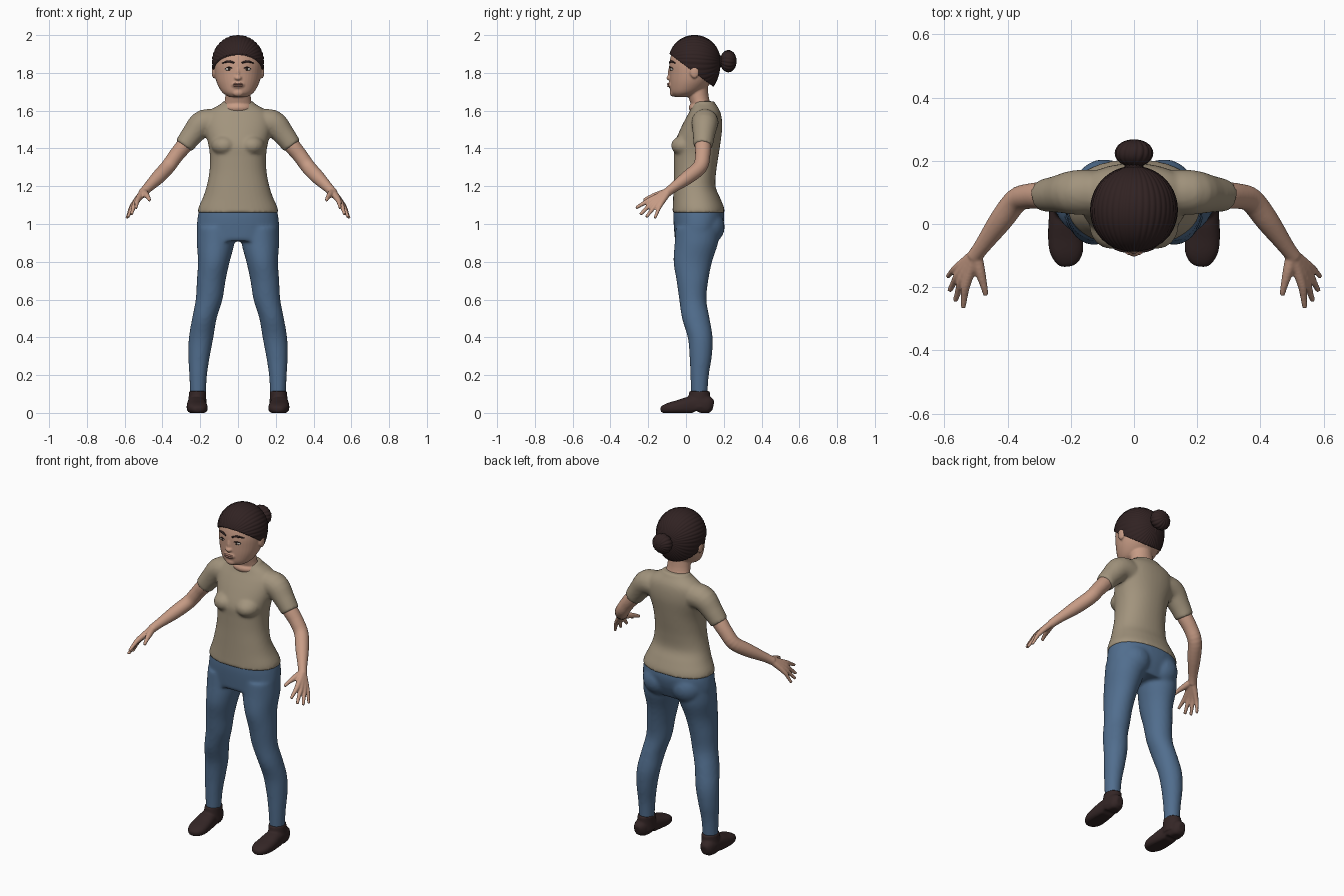
import bpy, bmesh, math
from mathutils import Vector, Matrix

cube = bpy.data.objects.get("Cube")
if cube:
    bpy.data.objects.remove(cube, do_unlink=True)


def material(name, colour):
    mat = bpy.data.materials.new(name)
    mat.use_nodes = True
    rgba = (*colour, 1)
    mat.diffuse_color = rgba
    shader = next(n for n in mat.node_tree.nodes if n.type == 'BSDF_PRINCIPLED')
    shader.inputs["Base Color"].default_value = rgba
    shader.inputs["Roughness"].default_value = 0.8
    return mat


SKIN = material("skin", (.57, .33, .235))
SHIRT = material("beige cotton", (.36, .295, .205))
DENIM = material("blue denim", (.082, .155, .27))
HAIR = material("dark brown hair", (.03, .016, .016))
LEATHER = material("dark brown leather", (.034, .019, .019))
WHITE = material("eye white", (.7, .65, .6))
IRIS = material("dark iris", (.03, .02, .015))
LIP = material("lip", (.43, .21, .16))


def loft(bm, rows, flat=True, side=1, n=28, power=2.0):
    """Smooth tube through rows of x, y, z, radius, radius."""
    pts = []
    last = len(rows) - 1
    for i in range(last):
        four = rows[max(i - 1, 0)], rows[i], rows[i + 1], rows[min(i + 2, last)]
        for k in range(4):
            t = k / 4
            pts.append([.5 * (2 * b + (c - a) * t + (2 * a - 5 * b + 4 * c - d) * t * t
                              + (3 * b - a - 3 * c + d) * t ** 3) for a, b, c, d in zip(*four)])
    pts.append(list(rows[-1]))
    centres = [Vector((side * q[0], q[1], q[2])) for q in pts]
    rings = []
    for i, (q, c) in enumerate(zip(pts, centres)):
        u, v = Vector((1, 0, 0)), Vector((0, 1, 0))
        if not flat:
            along = (centres[min(i + 1, len(pts) - 1)] - centres[max(i - 1, 0)]).normalized()
            u = along.cross(Vector((0, 0, 1))).normalized()
            v = u.cross(along)
        ring = []
        for k in range(n):
            angle = math.tau * k / n
            cu, sv = (math.copysign(abs(w) ** (2 / power), w)
                      for w in (math.cos(angle), math.sin(angle)))
            ring.append(bm.verts.new(c + u * cu * max(q[3], .001) + v * sv * max(q[4], .001)))
        rings.append(ring)
    for a, b in zip(rings, rings[1:]):
        for k in range(n):
            bm.faces.new((a[k], a[(k + 1) % n], b[(k + 1) % n], b[k]))
    bm.faces.new(rings[0][::-1])
    bm.faces.new(rings[-1])


def tube(bm, points, side=1, n=16):
    """Round limb through points of x, y, z, radius."""
    loft(bm, [(*q, q[-1]) for q in points], False, side, n)


def ball(bm, centre, radii, side=1):
    place = Matrix.Translation((side * centre[0], *centre[1:])) @ Matrix.Diagonal((*radii, 1))
    bmesh.ops.create_uvsphere(bm, u_segments=24, v_segments=16, radius=1, matrix=place)


def ridged_ball(bm, centre, radii, ridges, depth, drop=1.0):
    """Ball of strands that run from its front pole to its back pole."""
    made = bmesh.ops.create_uvsphere(bm, u_segments=ridges * 6, v_segments=36, radius=1)
    for v in made["verts"]:
        x, up, y = v.co
        r = 1 + depth * abs(math.cos(ridges / 2 * math.atan2(up, x) + y)) * math.hypot(x, up)
        v.co = [c + q * r * w for c, q, w in zip(centre, radii, (x, y, up * (drop if up < 0 else 1)))]


def finish(name, bm, mat, voxel=0, passes=4):
    bmesh.ops.recalc_face_normals(bm, faces=bm.faces)
    for f in bm.faces:
        f.smooth = True
    mesh = bpy.data.meshes.new(name)
    bm.to_mesh(mesh)
    bm.free()
    mesh.materials.append(mat)
    obj = bpy.data.objects.new(name, mesh)
    bpy.context.collection.objects.link(obj)
    if voxel:
        blend = obj.modifiers.new("blend", 'REMESH')
        blend.mode = 'VOXEL'
        blend.voxel_size = voxel
        blend.use_smooth_shade = True
        soften = obj.modifiers.new("soften", 'SMOOTH')
        soften.factor = .5
        soften.iterations = passes


SIDES = (1, -1)

# Shirt: torso, bust and sleeves blended together
bm = bmesh.new()
loft(bm, [(0, .067, 1.06, .214, .139), (0, .065, 1.09, .208, .135), (0, .056, 1.14, .186, .124),
          (0, .045, 1.2, .166, .111), (0, .048, 1.28, .151, .112), (0, .054, 1.36, .149, .118),
          (0, .059, 1.42, .157, .122), (0, .08, 1.5, .176, .111), (0, .094, 1.56, .176, .095),
          (0, .1, 1.6, .15, .079), (0, .095, 1.635, .092, .062), (0, .095, 1.65, .08, .055)],
     n=40, power=2.2)
for s in SIDES:
    ball(bm, (.073, -.005, 1.415), (.068, .074, .055), s)
    tube(bm, [(.08, .1, 1.53, .07), (.18, .1, 1.535, .071), (.24, .095, 1.475, .059),
              (.287, .09, 1.413, .051)], s, 28)
finish("shirt", bm, SHIRT, .009)

# Jeans: pelvis, seat and two legs
bm = bmesh.new()
loft(bm, [(0, .066, 1.085, .203, .13), (0, .068, 1.04, .213, .135), (0, .064, .98, .218, .128),
          (0, .052, .91, .212, .11)], n=40, power=2.2)
for s in SIDES:
    ball(bm, (.095, .1, .985), (.1, .105, .1), s)
    loft(bm, [(.115, .06, .98, .1, .115), (.118, .055, .9, .1, .115), (.128, .036, .8, .084, .102),
              (.142, .034, .7, .076, .084), (.153, .036, .6, .071, .072), (.178, .052, .5, .065, .073),
              (.195, .075, .4, .065, .066), (.206, .078, .3, .057, .059), (.211, .072, .2, .047, .049),
              (.212, .07, .09, .041, .043)], side=s)
finish("jeans", bm, DENIM, .01)

# Shoes: foot with a flat sole, plus ankle collar
for s, name in zip(SIDES, ("left_shoe", "right_shoe")):
    bm = bmesh.new()
    loft(bm, [(.222, .145, .038, .02, .025), (.222, .115, .042, .041, .046), (.22, .03, .04, .049, .048),
              (.217, -.04, .03, .055, .038), (.213, -.09, .024, .052, .03), (.211, -.123, .018, .034, .02),
              (.21, -.134, .016, .014, .01)], False, s, power=2.5)
    loft(bm, [(.218, .068, .03, .052, .066), (.215, .07, .08, .047, .058), (.213, .072, .115, .045, .054)],
         side=s)
    for v in bm.verts:
        v.co.z = max(v.co.z, .012 if .035 < v.co.y < .07 else 0)
    finish(name, bm, LEATHER, .006, 2)

# Skin: head, neck, face relief, arms and hands
bm = bmesh.new()
loft(bm, [(0, -.025, 1.672, .045, .035), (0, -.002, 1.695, .082, .078), (0, .02, 1.74, .109, .106),
          (0, .035, 1.79, .123, .123), (0, .042, 1.85, .128, .13), (0, .045, 1.91, .118, .118),
          (0, .045, 1.96, .08, .08)], n=40)
loft(bm, [(0, .095, 1.59, .085, .055), (0, .07, 1.66, .069, .053), (0, .055, 1.73, .067, .06)])
ball(bm, (0, .075, 1.615), (.08, .061, .036))
ball(bm, (0, -.083, 1.773), (.021, .021, .014))
ball(bm, (0, -.082, 1.8), (.011, .014, .036))
ball(bm, (0, -.078, 1.737), (.036, .018, .02))
ball(bm, (0, -.07, 1.695), (.03, .016, .02))
WRIST = (.5, -.095, 1.17, .02)
FINGERS = (((.531, -.19, 1.127, .015), (.537, -.235, 1.103, .0105), (.54, -.265, 1.085, .0085)),
           ((.542, -.172, 1.117, .015), (.556, -.215, 1.077, .0105), (.565, -.242, 1.05, .0085)),
           ((.552, -.155, 1.107, .014), (.572, -.19, 1.062, .01), (.583, -.211, 1.036, .0085)),
           ((.56, -.138, 1.097, .013), (.579, -.155, 1.055, .009), (.589, -.166, 1.03, .008)),
           ((.487, -.15, 1.155, .017), (.475, -.195, 1.14, .0115), (.468, -.225, 1.125, .009)))
for s in SIDES:
    ball(bm, (.128, .045, 1.805), (.011, .024, .034), s)
    tube(bm, [(.22, .092, 1.49, .042), (.285, .09, 1.415, .043), (.33, .088, 1.36, .04),
              (.372, .074, 1.302, .039), (.422, .01, 1.248, .037), (.48, -.07, 1.19, .026),
              (.506, -.105, 1.162, .024)], s, 24)
    for finger in FINGERS:
        tube(bm, (WRIST, *finger), s)
finish("skin_body", bm, SKIN, .005, 3)

# Hair: swept-back strands cut along the hairline, and a bun
bm = bmesh.new()
ridged_ball(bm, (0, .045, 1.86), (.136, .138, .138), 40, .02, 1.38)
cut = bmesh.ops.bisect_plane(bm, geom=bm.verts[:] + bm.edges[:] + bm.faces[:], plane_co=(0, .02, 1.82),
                             plane_no=(0, .75, 1), clear_inner=True)
bmesh.ops.holes_fill(bm, edges=[e for e in bm.edges if e.is_boundary], sides=0)
finish("hair", bm, HAIR)
bm = bmesh.new()
ridged_ball(bm, (0, .224, 1.862), (.057, .043, .055), 16, .07)
tube(bm, [(0, .16, 1.86, .03), (0, .21, 1.862, .03)])
finish("hair_bun", bm, HAIR)

# Face details
whites, irises, brows, lashes = (bmesh.new() for _ in range(4))
for s in SIDES:
    ball(whites, (.047, -.072, 1.82), (.021, .012, .009), s)
    ball(irises, (.047, -.079, 1.82), (.008, .007, .008), s)
    tube(brows, [(.02, -.087, 1.853, .004), (.05, -.079, 1.861, .006), (.083, -.057, 1.852, .003)], s, 8)
    tube(lashes, [(.027, -.083, 1.822, .002), (.047, -.083, 1.83, .003), (.069, -.07, 1.823, .002)], s, 8)
finish("eye_whites", whites, WHITE)
finish("irises", irises, IRIS)
finish("eyebrows", brows, HAIR)
finish("eyelashes", lashes, HAIR)
bm = bmesh.new()
for z in (1.741, 1.73):
    ball(bm, (0, -.09, z), (.027, .01, .006))
finish("lips", bm, LIP)
